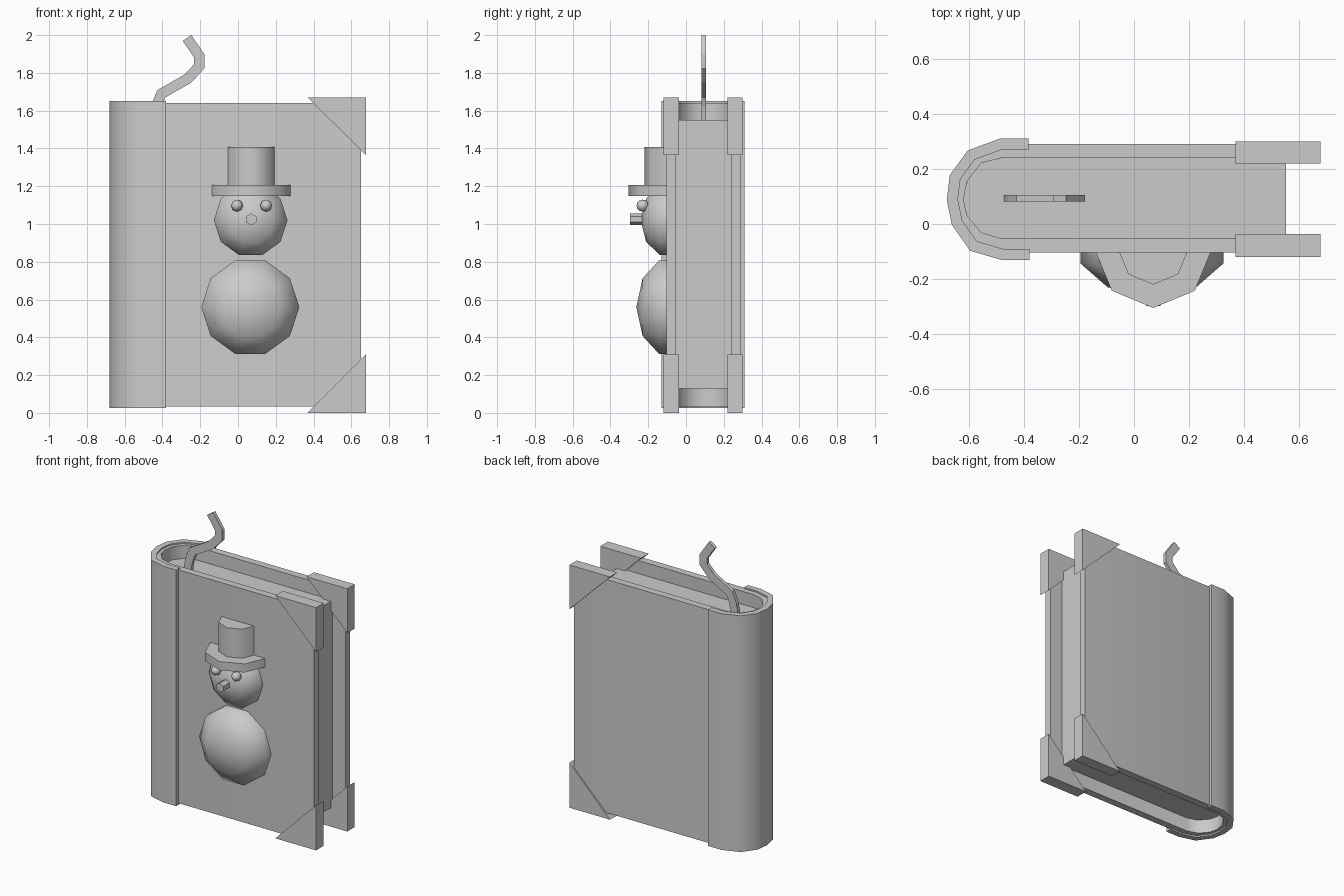
import bpy, bmesh, math
from mathutils import Vector, Matrix

if "Cube" in bpy.data.objects:
    bpy.data.objects.remove(bpy.data.objects["Cube"])


def finish(name, bm, angle=None):
    bmesh.ops.recalc_face_normals(bm, faces=bm.faces)
    me = bpy.data.meshes.new(name)
    bm.to_mesh(me)
    bm.free()
    ob = bpy.data.objects.new(name, me)
    bpy.context.collection.objects.link(ob)
    if angle:
        bpy.ops.object.select_all(action='DESELECT')
        ob.select_set(True)
        bpy.context.view_layer.objects.active = ob
        bpy.ops.object.shade_smooth_by_angle(angle=math.radians(angle))
    return ob


def prism(name, outline, lo, hi, axis='z', angle=None):
    """Extrude a 2D outline: (x, y) along z, or (x, z) along y."""
    bm = bmesh.new()
    put = (lambda p, h: (p[0], p[1], h)) if axis == 'z' else (lambda p, h: (p[0], h, p[1]))
    face = bm.faces.new([bm.verts.new(put(p, lo)) for p in outline])
    ext = bmesh.ops.extrude_face_region(bm, geom=[face])['geom']
    step = Vector(put((0, 0), hi - lo))
    bmesh.ops.translate(bm, vec=step, verts=[v for v in ext if isinstance(v, bmesh.types.BMVert)])
    return finish(name, bm, angle)


def band(path, width):
    """Outline of an open strip of constant width around a path, with mitred bends."""
    pts = [Vector(p) for p in path]
    left, right = [], []
    for i, p in enumerate(pts):
        a = (p - pts[i - 1]).normalized() if i else (pts[1] - p).normalized()
        b = (pts[i + 1] - p).normalized() if i < len(pts) - 1 else a
        t = (a + b).normalized()
        n = Vector((-t.y, t.x)) * (width / 2 / max(0.5, t.dot(a)))
        left.append(p + n)
        right.append(p - n)
    return left + right[::-1]


def dome(name, centre, r, depth, segs, rings):
    """Low-poly half sphere with its pole facing the front."""
    bm = bmesh.new()
    bmesh.ops.create_uvsphere(bm, u_segments=segs, v_segments=rings, radius=1)
    bmesh.ops.rotate(bm, verts=bm.verts, matrix=Matrix.Rotation(math.pi / 2, 3, 'Z'))
    bmesh.ops.rotate(bm, verts=bm.verts, matrix=Matrix.Rotation(math.pi / 2, 3, 'X'))
    bmesh.ops.scale(bm, verts=bm.verts, vec=(r, depth, r))
    bmesh.ops.translate(bm, verts=bm.verts, vec=centre)
    bmesh.ops.bisect_plane(bm, geom=bm.verts[:] + bm.edges[:] + bm.faces[:],
                           plane_co=(0, -0.07, 0), plane_no=(0, 1, 0), clear_outer=True)
    return finish(name, bm, 75)


def ngon(cx, cy, r, n, start=-90):
    return [(cx + r * math.cos(math.radians(start + 360 * i / n)),
             cy + r * math.sin(math.radians(start + 360 * i / n))) for i in range(n)]


# U-shaped cover
curve = [(-0.485, 0.265), (-0.57, 0.243), (-0.63, 0.165), (-0.645, 0.09),
         (-0.63, 0.02), (-0.57, -0.052), (-0.485, -0.078)]
prism("cover", band([(0.65, 0.265)] + curve + [(0.65, -0.078)], 0.05),
      0.035, 1.64, angle=50)

# Raised spine wrap
spine = [(-0.383, 0.29), (-0.485, 0.29), (-0.592, 0.25), (-0.65, 0.17), (-0.66, 0.088),
         (-0.643, 0.005), (-0.583, -0.08), (-0.48, -0.11), (-0.38, -0.11)]
prism("spine", band(spine, 0.04), 0.025, 1.65, angle=50)

# Page block, recessed from the cover
pages = [(0.553, 0.24), (-0.48, 0.24), (-0.556, 0.222), (-0.606, 0.155), (-0.62, 0.09),
         (-0.606, 0.03), (-0.556, -0.032), (-0.48, -0.053), (0.553, -0.053)]
prism("pages", pages, 0.13, 1.55, angle=50)

# Metal corners on both boards, top and bottom
for side, y0, y1 in (("front", -0.12, -0.037), ("back", 0.22, 0.30)):
    for end, z0, z1 in (("top", 1.67, 1.365), ("bottom", 0.0, 0.31)):
        prism(f"{side}_{end}_corner", [(0.368, z0), (0.678, z0), (0.678, z1)], y0, y1, 'y')

# Ribbon bookmark
ribbon = [(-0.445, 1.55), (-0.43, 1.63), (-0.405, 1.69), (-0.265, 1.77),
          (-0.205, 1.835), (-0.205, 1.89), (-0.27, 1.985)]
prism("bookmark", band(ribbon, 0.055), 0.082, 0.106, 'y')

# Snowman relief on the front board
dome("snowman_body", (0.065, -0.09, 0.56), 0.273, 0.173, 10, 5)
dome("snowman_head", (0.067, -0.09, 1.02), 0.205, 0.15, 10, 5)
for x in (-0.005, 0.149):
    dome("snowman_eye", (x, -0.23, 1.097), 0.032, 0.032, 8, 6)
prism("snowman_nose", ngon(0.07, 1.025, 0.031, 6), -0.297, -0.2, 'y')

# Hat: eight-sided brim and crown, cut off inside the board
for name, r, z0, z1 in (("hat_brim", 0.213, 1.148, 1.207), ("hat_crown", 0.128, 1.2, 1.407)):
    half = [p for p in ngon(0.07, -0.092, r, 8, 180)[:5]]
    prism(name, half, z0, z1, angle=50)
